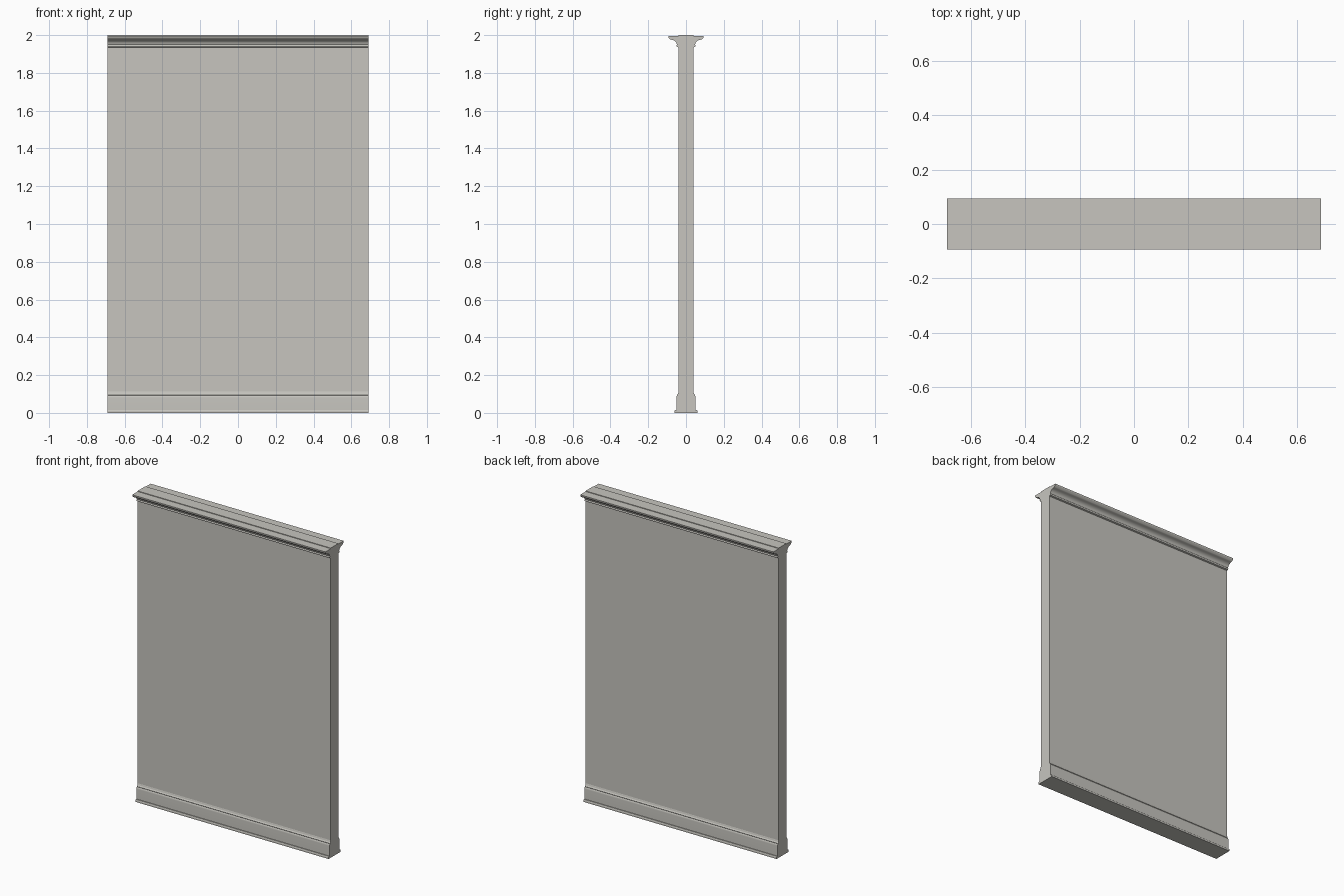
import bpy
import bmesh
import math

cube = bpy.data.objects.get("Cube")
if cube:
    bpy.data.objects.remove(cube, do_unlink=True)

HALF_LENGTH = 0.69
HALF_WALL = 0.039

plaster = bpy.data.materials.new("warm_grey_plaster")
plaster.use_nodes = True
colour = (0.57, 0.56, 0.52, 1)
plaster.diffuse_color = colour
plaster.node_tree.nodes["Principled BSDF"].inputs["Base Color"].default_value = colour


def extrude_profile(name, profile, side=1):
    """Sweep a (depth, height) outline along x; side -1 is the front, 1 the back."""
    bm = bmesh.new()
    verts = [bm.verts.new((-HALF_LENGTH, side * d, z)) for d, z in profile]
    face = bm.faces.new(verts)
    result = bmesh.ops.extrude_face_region(bm, geom=[face])
    moved = [v for v in result["geom"] if isinstance(v, bmesh.types.BMVert)]
    bmesh.ops.translate(bm, verts=moved, vec=(2 * HALF_LENGTH, 0, 0))
    bmesh.ops.recalc_face_normals(bm, faces=bm.faces)
    mesh = bpy.data.meshes.new(name)
    bm.to_mesh(mesh)
    bm.free()
    mesh.materials.append(plaster)
    obj = bpy.data.objects.new(name, mesh)
    bpy.context.collection.objects.link(obj)
    bpy.ops.object.select_all(action="DESELECT")
    obj.select_set(True)
    bpy.context.view_layer.objects.active = obj
    bpy.ops.object.shade_smooth_by_angle(angle=math.radians(30))
    return obj


def arc(cx, cz, rx, rz, start, end, steps=6):
    """Points along an elliptical arc, angles in degrees."""
    angles = [math.radians(start + (end - start) * i / steps) for i in range(steps + 1)]
    return [(cx + rx * math.cos(a), cz + rz * math.sin(a)) for a in angles]


# Wall panel
extrude_profile("wall_panel", [(-HALF_WALL, 0), (HALF_WALL, 0),
                               (HALF_WALL, 2), (-HALF_WALL, 2)])

# Crown moulding: small bead, hollow cove and a slanted top lip
crown = [(HALF_WALL, 1.996), (HALF_WALL, 1.934), (0.044, 1.936)]
crown += arc(0.044, 1.943, 0.006, 0.007, -90, 60, 4)
crown += arc(0.083, 1.95, 0.034, 0.026, 175, 95)
crown += [(0.086, 1.979), (0.093, 1.988), (0.094, 1.996)]

# Baseboard: projecting foot, flat face and an S-curved top
base = [(HALF_WALL, 0), (0.061, 0), (0.061, 0.01), (0.058, 0.015), (0.051, 0.015)]
base += arc(0.044, 0.08, 0.007, 0.013, 0, 70, 5)
base += arc(0.053, 0.108, 0.0125, 0.014, 245, 180, 5)
base += [(HALF_WALL, 0.112)]

for label, side in (("front", -1), ("back", 1)):
    extrude_profile(label + "_crown_moulding", crown, side)
    extrude_profile(label + "_baseboard", base, side)
